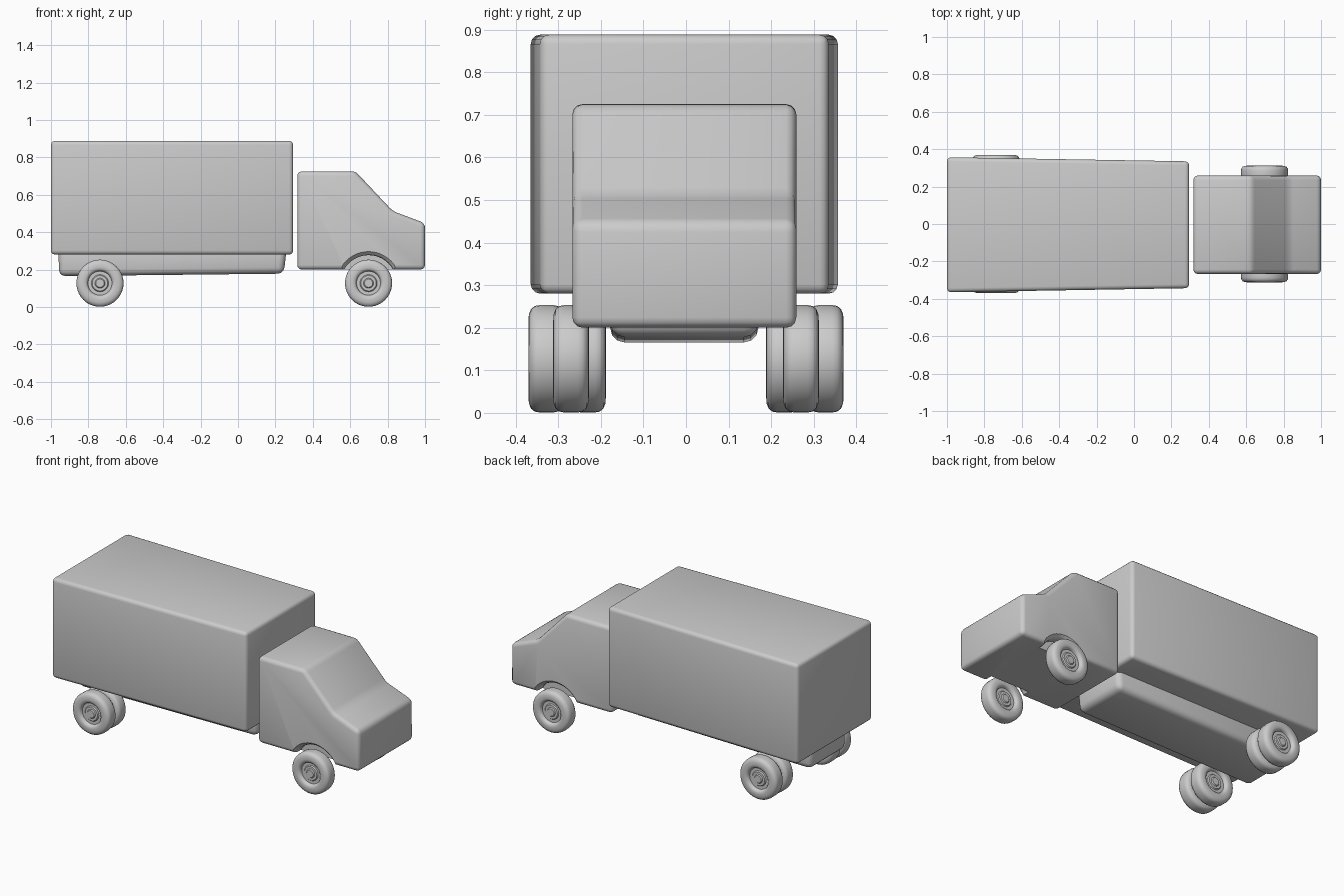
import bpy, bmesh, math

if "Cube" in bpy.data.objects:
    bpy.data.objects.remove(bpy.data.objects["Cube"])


def make_object(name, bm):
    bmesh.ops.recalc_face_normals(bm, faces=bm.faces)
    mesh = bpy.data.meshes.new(name)
    bm.to_mesh(mesh)
    bm.free()
    ob = bpy.data.objects.new(name, mesh)
    bpy.context.collection.objects.link(ob)
    return ob


def smooth(ob, angle=35):
    bpy.ops.object.select_all(action='DESELECT')
    ob.select_set(True)
    bpy.context.view_layer.objects.active = ob
    bpy.ops.object.shade_smooth_by_angle(angle=math.radians(angle))


def prism(name, profile, half_width, radius, segments=3):
    """Side profile (x, z) extruded across y with rounded edges;
    half_width is a function of x, so the body may taper."""
    bm = bmesh.new()
    sides = []
    for s in (-1, 1):
        sides.append([bm.verts.new((x, s * half_width(x) - 0.004, z)) for x, z in profile])
        bm.faces.new(sides[-1])
    n = len(profile)
    for i in range(n):
        j = (i + 1) % n
        bm.faces.new((sides[0][i], sides[0][j], sides[1][j], sides[1][i]))
    bmesh.ops.recalc_face_normals(bm, faces=bm.faces)
    bmesh.ops.bevel(bm, geom=bm.edges[:], offset=radius, offset_type='OFFSET',
                    segments=segments, profile=0.5, affect='EDGES')
    return make_object(name, bm)


def lathe(name, profile, location, segments=40):
    """Spin a (radius, y) profile around the y axis."""
    bm = bmesh.new()
    verts = [bm.verts.new((r, y, 0)) for r, y in profile]
    edges = [bm.edges.new(p) for p in zip(verts, verts[1:])]
    bmesh.ops.spin(bm, geom=verts + edges, axis=(0, 1, 0), cent=(0, 0, 0),
                   angle=2 * math.pi, steps=segments)
    bmesh.ops.remove_doubles(bm, verts=bm.verts, dist=1e-5)
    ob = make_object(name, bm)
    ob.location = location
    return ob


FRONT_X, REAR_X, AXLE_Z, R = 0.698, -0.738, 0.127, 0.126

# Cargo box, slightly narrower towards the cab
box = prism("cargo_box", [(-1, 0.28), (0.295, 0.28), (0.295, 0.888), (-1, 0.888)],
            lambda x: 0.361 - 0.022 * (x + 1) / 1.295, 0.022)
smooth(box)

# Chassis under the box
chassis = prism("chassis", [(-0.957, 0.165), (0.245, 0.178), (0.262, 0.33), (-0.96, 0.33)],
                lambda x: 0.174, 0.034)
smooth(chassis)

# Cab with sloping windscreen and short bonnet
cab = prism("cab", [(0.317, 0.2), (1.0, 0.2), (1.0, 0.448), (0.828, 0.512),
                    (0.628, 0.725), (0.317, 0.725)], lambda x: 0.263, 0.024)

# Flared wheel arch pockets cut into both cab sides
arch = [(0, 0.2), (0.15, 0.2), (0.15, 0.235), (0.156, 0.25), (0.17, 0.264), (0.17, 0.32), (0, 0.32)]
for side, s in (("right", -1), ("left", 1)):
    cutter = lathe("arch_cutter_" + side, [(r, s * y) for r, y in arch],
                   (FRONT_X, -0.004, AXLE_Z), 48)
    cutter.hide_render = True
    cutter.hide_viewport = True
    cut = cab.modifiers.new("arch_" + side, 'BOOLEAN')
    cut.operation = 'DIFFERENCE'
    cut.solver = 'EXACT'
    cut.object = cutter
bpy.context.view_layer.update()
smooth(cab)

# Wheels: rounded tyre, recessed rim and raised hub, alike on both faces
half = [(0, 0.034), (0.022, 0.034), (0.027, 0.028), (0.041, 0.028), (0.046, 0.022),
        (0.064, 0.022), (0.068, 0.034), (0.074, 0.040), (0.086, 0.042), (0.104, 0.041),
        (0.117, 0.036), (0.124, 0.027), (R, 0.016)]
tyre = half + [(r, -y) for r, y in reversed(half)]
for side, s in (("right", -1), ("left", 1)):
    for part, x, y in (("front_wheel", FRONT_X, 0.270),
                       ("rear_outer_wheel", REAR_X, 0.328),
                       ("rear_inner_wheel", REAR_X, 0.230)):
        smooth(lathe(f"{part}_{side}", tyre, (x, s * y, AXLE_Z)), 40)
